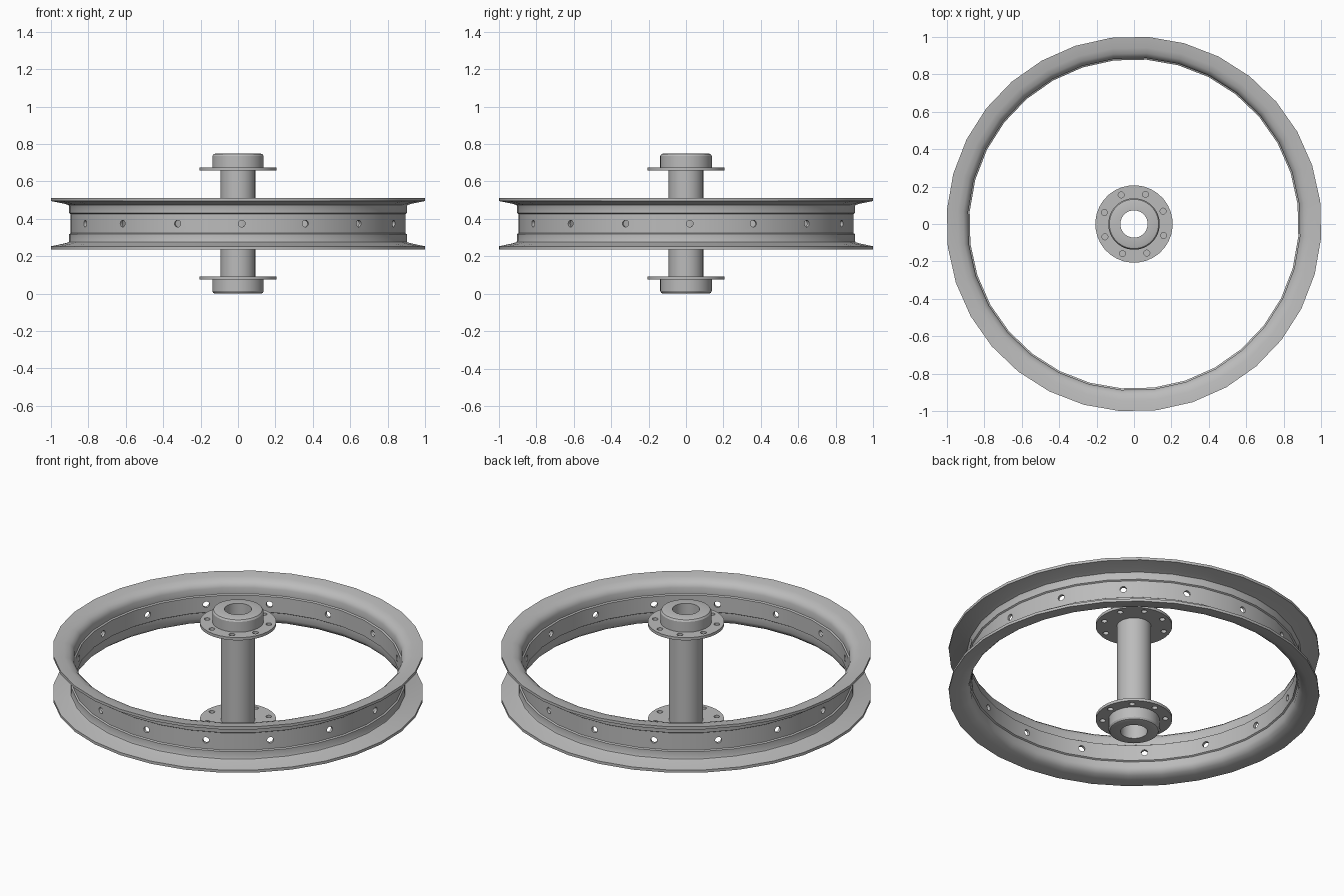
import bpy, bmesh, math
from mathutils import Matrix

if "Cube" in bpy.data.objects:
    bpy.data.objects.remove(bpy.data.objects["Cube"])

MID = 0.3745                 # height of the wheel's centre plane
TURN = math.radians(1.3)     # slight rotation of the whole wheel
SIDES = 32

metal = bpy.data.materials.new("grey metal")
metal.diffuse_color = (0.5, 0.5, 0.5, 1)
metal.use_nodes = True
metal.node_tree.nodes["Principled BSDF"].inputs["Base Color"].default_value = metal.diffuse_color


def to_object(name, bm):
    me = bpy.data.meshes.new(name)
    bm.to_mesh(me)
    bm.free()
    ob = bpy.data.objects.new(name, me)
    bpy.context.collection.objects.link(ob)
    return ob


def mirrored(half):
    """Profile of (radius, height above centre), completed below the centre."""
    return half + [(r, -z) for r, z in reversed(half)]


def lathe(name, profile, start):
    """Revolve a closed profile about the z axis."""
    bm = bmesh.new()
    rings = []
    for i in range(SIDES):
        a = start + i * 2 * math.pi / SIDES
        rings.append([bm.verts.new((r * math.cos(a), r * math.sin(a), MID + z))
                      for r, z in profile])
    n = len(profile)
    for i in range(SIDES):
        p, q = rings[i], rings[(i + 1) % SIDES]
        for j in range(n):
            k = (j + 1) % n
            bm.faces.new((p[j], q[j], q[k], p[k]))
    bmesh.ops.recalc_face_normals(bm, faces=bm.faces)
    ob = to_object(name, bm)
    ob.data.materials.append(metal)
    return ob


def drill(ob, matrices, radius, depth):
    """Cut one round hole for every matrix."""
    bm = bmesh.new()
    for m in matrices:
        bmesh.ops.create_cone(bm, cap_ends=True, segments=16, radius1=radius,
                              radius2=radius, depth=depth, matrix=m)
    cutter = to_object("hole_cutter", bm)
    cutter.data.materials.append(metal)
    cutter.hide_render = True
    mod = ob.modifiers.new("holes", 'BOOLEAN')
    mod.operation = 'DIFFERENCE'
    mod.solver = 'EXACT'
    mod.object = cutter
    bpy.context.view_layer.objects.active = ob
    bpy.ops.object.modifier_apply(modifier=mod.name)
    bpy.data.objects.remove(cutter)


def smooth(ob):
    bpy.ops.object.select_all(action='DESELECT')
    ob.select_set(True)
    bpy.context.view_layer.objects.active = ob
    bpy.ops.object.shade_smooth_by_angle(angle=math.radians(30))


# Rim: thin rolled section with a flared lip on each side
outer = mirrored([(1.003, .137), (1.003, .121), (.93, .106), (.908, .099),
                  (.905, .092), (.905, .056), (.897, .051)])
inner = mirrored([(.945, .131), (.915, .122), (.897, .107), (.889, .088),
                  (.889, .052), (.881, .047)])
rim = lathe("rim", outer + inner[::-1], TURN + math.pi / SIDES)

# Spoke holes around the rim
drill(rim, [Matrix.Translation((0, 0, MID))
            @ Matrix.Rotation(TURN + i * math.pi / 8, 4, 'Z')
            @ Matrix.Translation((.89, 0, 0))
            @ Matrix.Rotation(math.pi / 2, 4, 'Y') for i in range(16)], .018, .1)
smooth(rim)

# Hub: bored tube with two flanges and rounded end collars
hub_outer = mirrored([(.073, .3745), (.122, .3745), (.132, .371), (.138, .361),
                      (.138, .2995), (.207, .2995), (.207, .283), (.093, .283)])
hub = lathe("hub", hub_outer, TURN + math.pi / SIDES)

# Flange holes, staggered between the top and bottom flange
drill(hub, [Matrix.Rotation(TURN + (i + s) * math.pi / 4, 4, 'Z')
            @ Matrix.Translation((.17, 0, z))
            for s, z in ((.5, MID + .291), (0, MID - .291)) for i in range(8)],
      .016, .06)
smooth(hub)
